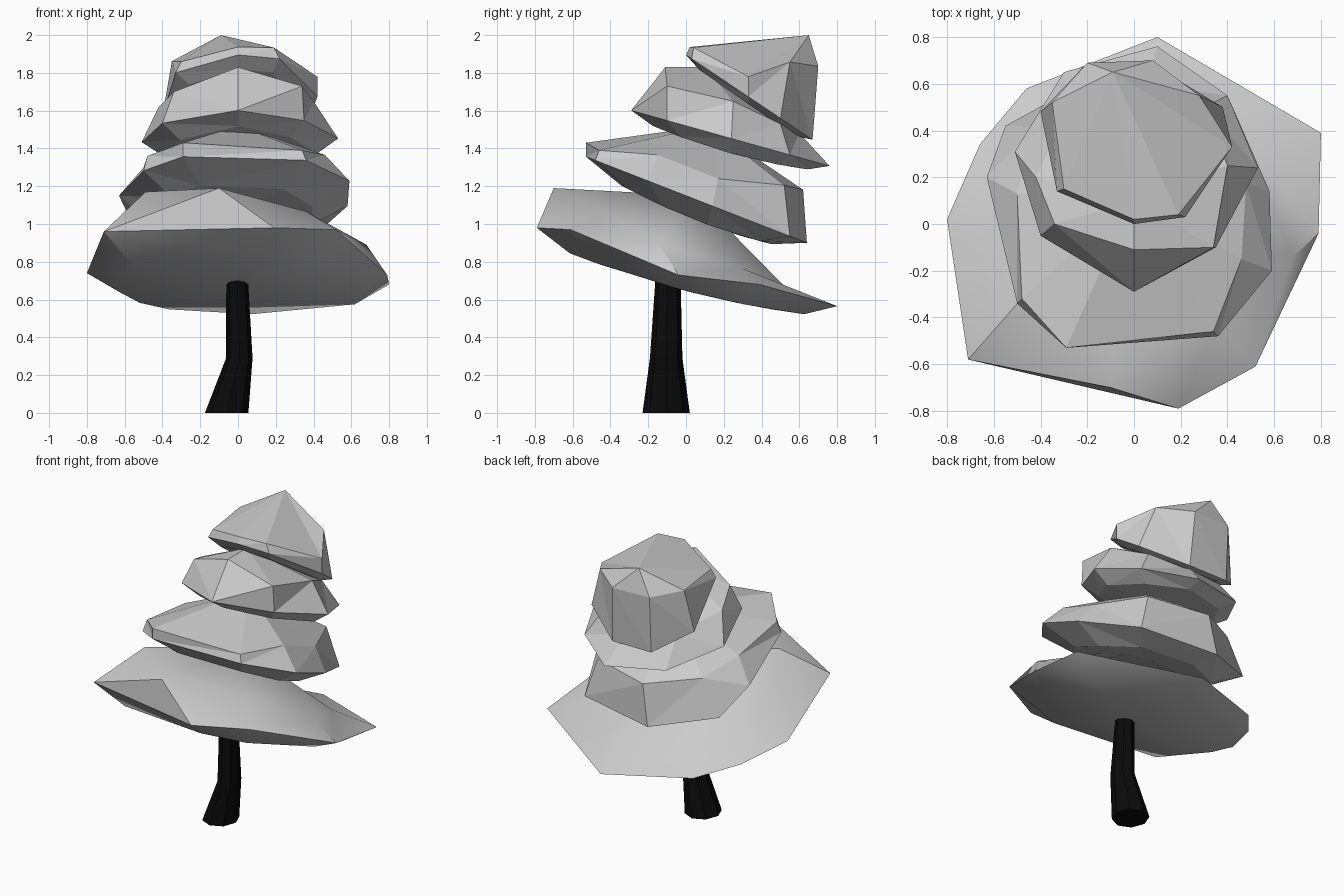
import bpy, bmesh, math

if "Cube" in bpy.data.objects:
    bpy.data.objects.remove(bpy.data.objects["Cube"])


def loft(name, rings, bottom, top, mat=None, smooth=False):
    """Skin stacked rings of points, closing each end with a fan to a centre point."""
    bm = bmesh.new()
    loops = [[bm.verts.new(p) for p in ring] for ring in rings]
    n = len(loops[0])
    for a, b in zip(loops, loops[1:]):
        for i in range(n):
            j = (i + 1) % n
            bm.faces.new((a[i], a[j], b[j], b[i]))
    low, high = bm.verts.new(bottom), bm.verts.new(top)
    for i in range(n):
        j = (i + 1) % n
        bm.faces.new((low, loops[0][j], loops[0][i]))
        bm.faces.new((high, loops[-1][i], loops[-1][j]))
    bmesh.ops.triangulate(bm, faces=[f for f in bm.faces if len(f.verts) > 3])
    bmesh.ops.recalc_face_normals(bm, faces=bm.faces[:])
    me = bpy.data.meshes.new(name)
    bm.to_mesh(me)
    bm.free()
    if mat:
        me.materials.append(mat)
    if smooth:
        me.shade_smooth()
        me.set_sharp_from_angle(angle=math.radians(35))
    ob = bpy.data.objects.new(name, me)
    bpy.context.collection.objects.link(ob)
    return ob


def tilted(outline, height, slope):
    """Lift plan points onto a plane sloping along y; points with their own z keep it."""
    return [p if len(p) == 3 else (p[0], p[1], height + slope * p[1]) for p in outline]


def tier(name, rim, rim_plane, upper, upper_plane, inset, drop, bow, bottom, top, smooth=False):
    """One foliage layer: inset bowed underside, wide rim, shoulder and cap."""
    cx = sum(p[0] for p in rim) / len(rim)
    cy = (min(p[1] for p in rim) + max(p[1] for p in rim)) / 2
    half = max(p[1] for p in rim) - cy
    under = []
    for p in rim:
        x, y = cx + (p[0] - cx) * inset, cy + (p[1] - cy) * inset
        sag = drop + bow * (1 - ((p[1] - cy) / half) ** 2)
        under.append((x, y, rim_plane[0] + rim_plane[1] * y - sag))
    rings = [under, tilted(rim, *rim_plane), tilted(upper, *upper_plane)]
    return loft(name, rings, bottom, top, smooth=smooth)


# Trunk: eight-sided, flared and kicked to one side at the foot
bark = bpy.data.materials.new("bark")
bark.diffuse_color = (0.003, 0.003, 0.003, 1)
bark.use_nodes = True
bark.node_tree.nodes["Principled BSDF"].inputs["Base Color"].default_value = bark.diffuse_color
sections = [(-0.06, -0.105, 0.0, 0.115, 0.125), (0.007, -0.105, 0.29, 0.07, 0.086),
            (-0.005, -0.095, 0.72, 0.057, 0.066)]
trunk_rings = [[(cx + rx * math.cos(math.tau * i / 8), cy + ry * math.sin(math.tau * i / 8), z)
                for i in range(8)] for cx, cy, z, rx, ry in sections]
loft("trunk", trunk_rings, (-0.06, -0.105, 0), (-0.005, -0.095, 0.72), bark)

# Foliage tiers, all leaning down towards the back
tier("foliage_bottom",
     [(.19, -.79, .98), (.52, -.61, .97), (.79, -.04, .73), (.8, .39, .68), (.1, .8, .565),
      (-.46, .58, .6), (-.66, .34, .66), (-.8, .02, .74), (-.71, -.58, .96)],
     (0.755, -0.26),
     [(-.1, -.7, 1.19), (.36, -.42), (.68, -.14, .89), (.5, .3), (.1, .52), (-.36, .45),
      (-.5, .26), (-.6, 0), (-.49, -.33, 1.17)],
     (0.89, -0.42), 0.78, 0.07, 0.04, (0, -.1, .68), (0, .05, 1.15), smooth=True)

tier("foliage_lower_middle",
     [(-.29, -.53), (.36, -.48), (.59, -.2), (.58, .14), (.4, .55), (-.15, .64), (-.55, .42),
      (-.63, .2, 1.15), (-.5, -.34)],
     (1.15, -0.39),
     [(-.29, -.53, 1.43), (.34, -.46, 1.39), (.46, -.15), (.48, .17, 1.24), (.32, .52), (-.1, .62),
      (-.42, .42), (-.5, .13), (-.48, -.32, 1.36)],
     (1.33, -0.24), 0.68, 0.08, 0.03, (0, .1, 1.03), (0, .12, 1.52))

tier("foliage_upper_middle",
     [(0, -.29), (.35, -.1), (.53, .24), (.4, .55), (.1, .76), (-.3, .65), (-.51, .31), (-.4, -.05)],
     (1.52, -0.28),
     [(0, -.11, 1.83), (.34, -.1, 1.73), (.4, .25), (.3, .5), (.05, .6), (-.28, .5), (-.42, .2, 1.62),
      (-.34, 0, 1.7)],
     (1.77, -0.48), 0.78, 0.05, 0.03, (0, .25, 1.37), (0, .1, 1.83))

tier("foliage_top",
     [(0, 0), (.22, .03), (.42, .33), (.38, .5), (.1, .67), (-.2, .67), (-.4, .48), (-.33, .14)],
     (1.895, -0.67),
     [(0, .02), (.19, .04), (.42, .33, 1.78), (.28, .55), (.08, .7), (-.2, .69), (-.35, .52),
      (-.3, .15, 1.86)],
     (1.94, -0.15), 0.8, 0.03, 0.01, (0, .36, 1.63), (-.09, .65, 2))
